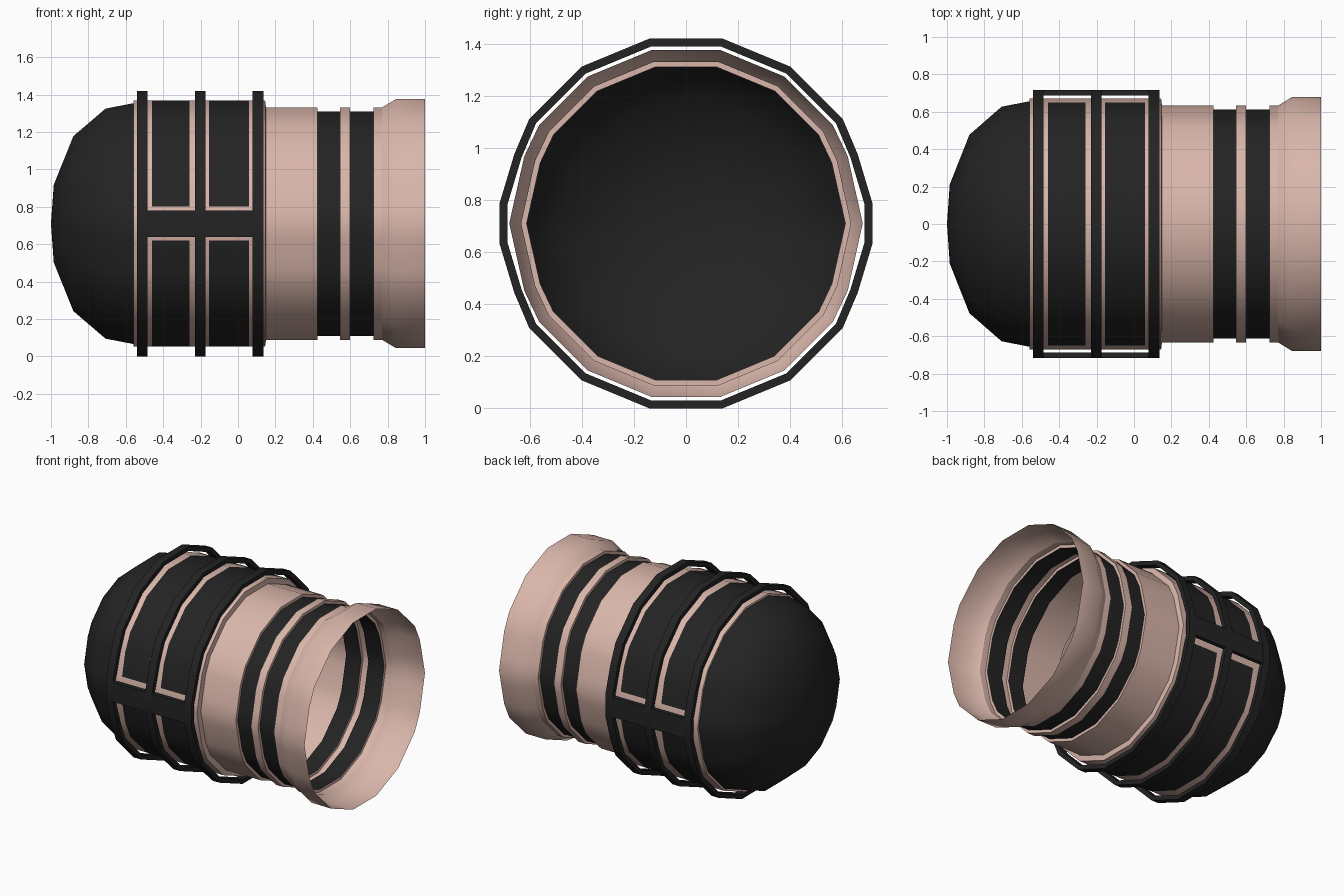
import bpy, bmesh

if "Cube" in bpy.data.objects:
    bpy.data.objects.remove(bpy.data.objects["Cube"])

AXIS_Z = 0.71  # height of the barrel's long axis


def material(name, rgb):
    m = bpy.data.materials.new(name)
    m.diffuse_color = (*rgb, 1)
    m.use_nodes = True
    m.node_tree.nodes["Principled BSDF"].inputs["Base Color"].default_value = m.diffuse_color
    return m


PINK = material("dusty pink", (0.70, 0.47, 0.405))
DARK = material("charcoal", (0.017, 0.017, 0.017))


def full_loop(quadrant, on_axis):
    """Mirror first-quadrant (y, z) points into a closed counterclockwise loop."""
    upper = on_axis + quadrant + [(-y, z) for y, z in reversed(quadrant)]
    lower = [(-y, z) for y, z in on_axis] + [(-y, -z) for y, z in quadrant]
    return upper + lower + [(y, -z) for y, z in reversed(quadrant)]


# Cross-section with unit radius, flat on top and pointed at the sides
SHELL = full_loop([(.97, .135), (.915, .38), (.8315, .5556),
                   (.5556, .8315), (.195, .981)], [(1.0, 0.0)])
# Outer outline of the guard hoops, flat where the side bars sit
HOOP = full_loop([(.717, .075), (.66, .265), (.602, .402),
                  (.402, .602), (.141, .71)], [])


def loft(name, loop, profile, dark_rule, closed=False):
    """Sweep the loop through (x, scale) stations; dark_rule(centre) picks charcoal."""
    bm = bmesh.new()
    rows = [[bm.verts.new((x, y * r, AXIS_Z + z * r)) for y, z in loop]
            for x, r in profile]
    n = len(loop)
    pairs = list(zip(rows, rows[1:]))
    if closed:
        pairs.append((rows[-1], rows[0]))
    for a, b in pairs:
        for j in range(n):
            k = (j + 1) % n
            bm.faces.new((a[j], a[k], b[k], b[j]))
    bmesh.ops.remove_doubles(bm, verts=bm.verts, dist=1e-5)
    for f in bm.faces:
        f.material_index = int(dark_rule(f.calc_center_median(), f.normal))
    if closed:
        bmesh.ops.recalc_face_normals(bm, faces=bm.faces)
    return finish(name, bm, [PINK, DARK])


def finish(name, bm, mats):
    bm.normal_update()
    me = bpy.data.meshes.new(name)
    bm.to_mesh(me)
    bm.free()
    for m in mats:
        me.materials.append(m)
    me.shade_smooth()
    me.set_sharp_from_angle(angle=0.6)
    ob = bpy.data.objects.new(name, me)
    bpy.context.collection.objects.link(ob)
    return ob


def always(c, n):
    return True


def never(c, n):
    return False


# Rounded closed end
loft("dome_cap", SHELL, [(-1, 0), (-.985, .212), (-.88, .477), (-.708, .627),
                         (-.56, .656)], always)

# Barrel with dark wrap panels, interrupted at each side
PANELS = [(-.46, -.26), (-.155, .06)]


def panel_rule(c, n):
    return abs(c.z - AXIS_Z) > .09 and any(a < c.x < b for a, b in PANELS)


loft("barrel", SHELL, [(-.56, .656), (-.56, .67), (-.46, .67), (-.26, .67),
                       (-.155, .67), (.06, .67), (.145, .67), (.15, .633)],
     panel_rule)

# Neck with two recessed dark bands
BANDS = [(.425, .545), (.60, .725)]
neck = [(.15, .633)]
for a, b in BANDS:
    neck += [(a, .633), (a, .612), (b, .612), (b, .633)]
neck.append((.77, .633))


def band_rule(c, n):
    return any(a + .01 < c.x < b - .01 for a, b in BANDS)


loft("neck", SHELL, neck, band_rule)

# Flared open mouth
loft("flared_mouth", SHELL, [(.77, .633), (.845, .679), (1, .679)], never)

# Three guard hoops standing off the barrel
for i, (a, b) in enumerate([(-.54, -.485), (-.23, -.175), (.078, .135)]):
    loft(f"guard_hoop_{i + 1}", HOOP, [(a, 1), (b, 1), (b, .957), (a, .957)],
         always, closed=True)

# Side bars joining the hoops
for side, name in ((-1, "front_bar"), (1, "back_bar")):
    bm = bmesh.new()
    bmesh.ops.create_cube(bm, size=1)
    for v in bm.verts:
        v.co = (-.2025 + v.co.x * .673, side * .702 + v.co.y * .029,
                AXIS_Z + v.co.z * .142)
    finish(name, bm, [DARK])
